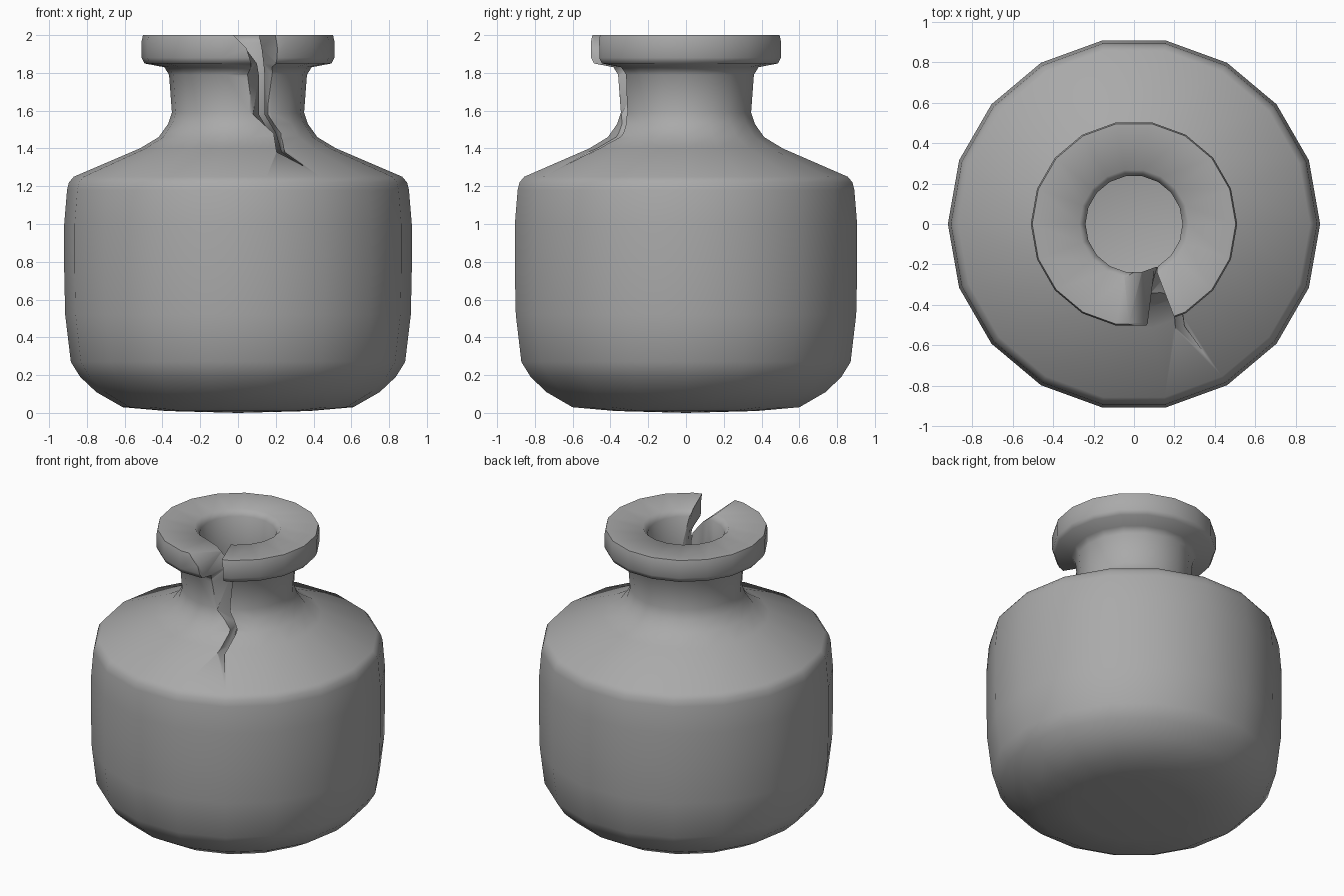
import bpy
import bmesh
import math

cube = bpy.data.objects.get("Cube")
if cube:
    bpy.data.objects.remove(cube, do_unlink=True)

# Single plain colour
grey = bpy.data.materials.new("mid grey")
grey.use_nodes = True
colour = (0.4, 0.4, 0.4, 1)
grey.diffuse_color = colour
grey.node_tree.nodes["Principled BSDF"].inputs["Base Color"].default_value = colour


def make_object(name, bm):
    bmesh.ops.recalc_face_normals(bm, faces=bm.faces)
    mesh = bpy.data.meshes.new(name)
    bm.to_mesh(mesh)
    bm.free()
    mesh.materials.append(grey)
    obj = bpy.data.objects.new(name, mesh)
    bpy.context.collection.objects.link(obj)
    return obj


def lathe(name, profile, sides):
    bm = bmesh.new()
    verts = [bm.verts.new((r, 0, z)) for r, z in profile]
    edges = [bm.edges.new(pair) for pair in zip(verts, verts[1:])]
    bmesh.ops.spin(bm, geom=verts + edges, cent=(0, 0, 0), axis=(0, 0, 1),
                   angle=math.tau, steps=sides)
    bmesh.ops.remove_doubles(bm, verts=bm.verts, dist=0.0005)
    return make_object(name, bm)


def loft(name, sections):
    bm = bmesh.new()
    rings = [[bm.verts.new(p) for p in section] for section in sections]
    for a, b in zip(rings, rings[1:]):
        for i in range(len(a)):
            j = (i + 1) % len(a)
            bm.faces.new((a[i], a[j], b[j], b[i]))
    bm.faces.new(rings[0])
    bm.faces.new(rings[-1])
    bmesh.ops.triangulate(bm, faces=bm.faces)
    return make_object(name, bm)


# Hollow bottle: outside from base to lip, then inside back to the floor
outside = [(0, 0), (0.38, 0.01), (0.61, 0.03), (0.75, 0.11), (0.835, 0.19),
           (0.885, 0.27), (0.915, 0.52), (0.92, 0.75), (0.92, 1.0),
           (0.905, 1.18), (0.895, 1.22), (0.87, 1.25), (0.52, 1.4),
           (0.42, 1.46), (0.37, 1.53), (0.35, 1.59), (0.365, 1.79),
           (0.39, 1.83), (0.495, 1.85), (0.51, 1.88), (0.51, 1.97), (0.503, 2)]
inside = [(0.27, 2), (0.24, 1.96), (0.24, 1.58), (0.28, 1.49), (0.41, 1.37),
          (0.78, 1.2), (0.85, 1.1), (0.85, 0.35), (0.6, 0.12), (0, 0.08)]
bottle = lathe("cracked_bottle", outside + inside, 18)

# Crack levels: height, then depth, left and right edge, outside and inside
crack = [(2.06, -0.49, -0.07, 0.20, -0.23, -0.12, 0.10),
         (2.00, -0.49, -0.025, 0.21, -0.23, -0.05, 0.11),
         (1.93, -0.49, 0.045, 0.22, -0.23, 0.04, 0.125),
         (1.85, -0.47, 0.07, 0.21, -0.23, 0.10, 0.135),
         (1.79, -0.36, 0.05, 0.20, -0.23, 0.11, 0.14),
         (1.58, -0.34, 0.08, 0.165, -0.23, 0.11, 0.14),
         (1.48, -0.36, 0.19, 0.235, -0.24, 0.17, 0.20),
         (1.38, -0.51, 0.205, 0.25, -0.40, 0.20, 0.23),
         (1.31, -0.67, 0.35, 0.355, -0.58, 0.325, 0.33)]


def crack_section(outer, depth=None):
    k = 1 if outer else 4
    left = [(c[k + 1], c[k] if depth is None else depth, c[0]) for c in crack]
    right = [(c[k + 2], c[k] if depth is None else depth, c[0]) for c in crack]
    return left + right[::-1]


cutter = loft("crack_cutter", [crack_section(True, -1.1), crack_section(True),
                               crack_section(False), crack_section(False, -0.05)])
cutter.hide_render = True

# Cut the crack and shade the bottle smooth, keeping lip and crack edges sharp
cut = bottle.modifiers.new("crack", "BOOLEAN")
cut.operation = "DIFFERENCE"
cut.solver = "EXACT"
cut.object = cutter
bpy.ops.object.select_all(action="DESELECT")
bottle.select_set(True)
bpy.context.view_layer.objects.active = bottle
bpy.ops.object.modifier_apply(modifier=cut.name)
bpy.data.objects.remove(cutter, do_unlink=True)
bpy.ops.object.shade_smooth_by_angle(angle=math.radians(56))
